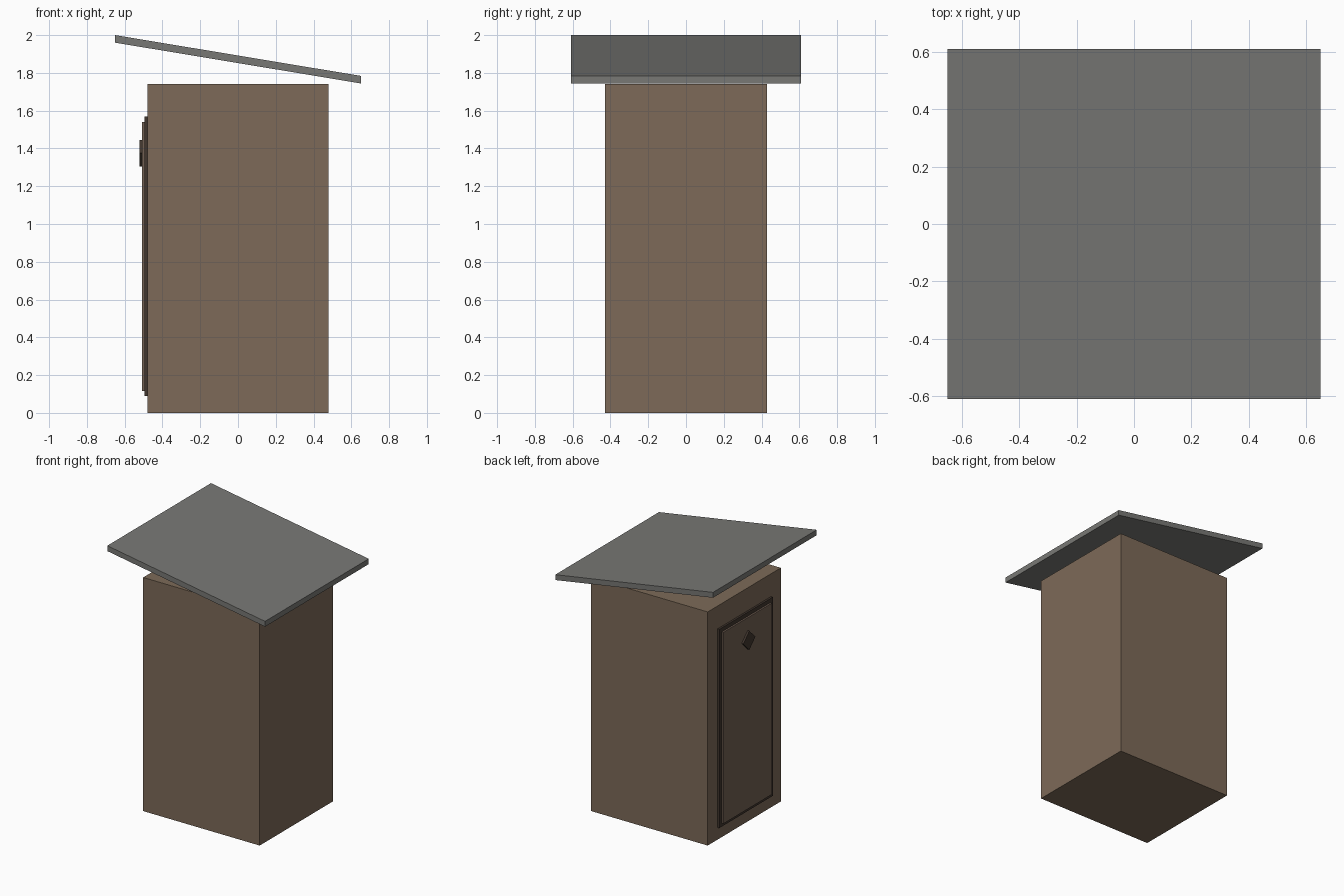
import bpy
from math import radians
from mathutils import Matrix

cube = bpy.data.objects.get("Cube")
if cube:
    bpy.data.objects.remove(cube, do_unlink=True)


def material(name, rgb):
    """Flat colour given as sRGB 0-255, stored as linear."""
    mat = bpy.data.materials.new(name)
    mat.use_nodes = True
    col = [((c / 255 + 0.055) / 1.055) ** 2.4 for c in rgb] + [1.0]
    mat.diffuse_color = col
    mat.node_tree.nodes["Principled BSDF"].inputs["Base Color"].default_value = col
    return mat


wood = material("brown wood", (125, 106, 88))
door_wood = material("door wood", (114, 96, 83))
dark_wood = material("dark wood", (65, 54, 46))
roof_grey = material("roof grey", (120, 120, 117))


def box(name, x, y, z, mat, spin=0):
    """Box between (low, high) limits, optionally spun about the x axis."""
    limits = (x, y, z)
    size = [hi - lo for lo, hi in limits]
    centre = [(hi + lo) / 2 for lo, hi in limits]
    bpy.ops.mesh.primitive_cube_add(size=1)
    obj = bpy.context.object
    obj.name = name
    obj.data.transform(Matrix.Rotation(radians(spin), 4, 'X') @ Matrix.Diagonal((*size, 1)))
    obj.location = centre
    obj.data.materials.append(mat)
    return obj


# Shed body
box("body", (-0.48, 0.48), (-0.43, 0.43), (0, 1.74), wood)

# Door on the -x wall, layered outward: frame, panel, diamond
box("door_frame", (-0.495, -0.47), (-0.315, 0.315), (0.09, 1.57), dark_wood)
box("door_panel", (-0.508, -0.49), (-0.285, 0.285), (0.115, 1.54), door_wood)
box("door_diamond", (-0.522, -0.50), (-0.05, 0.05), (1.325, 1.425), dark_wood, spin=45)

# Slanted roof slab, sheared so that its ends stay vertical
roof = box("roof", (-0.65, 0.65), (-0.61, 0.61), (1.852, 1.892), roof_grey)
for v in roof.data.vertices:
    v.co.z -= v.co.x * 0.166
